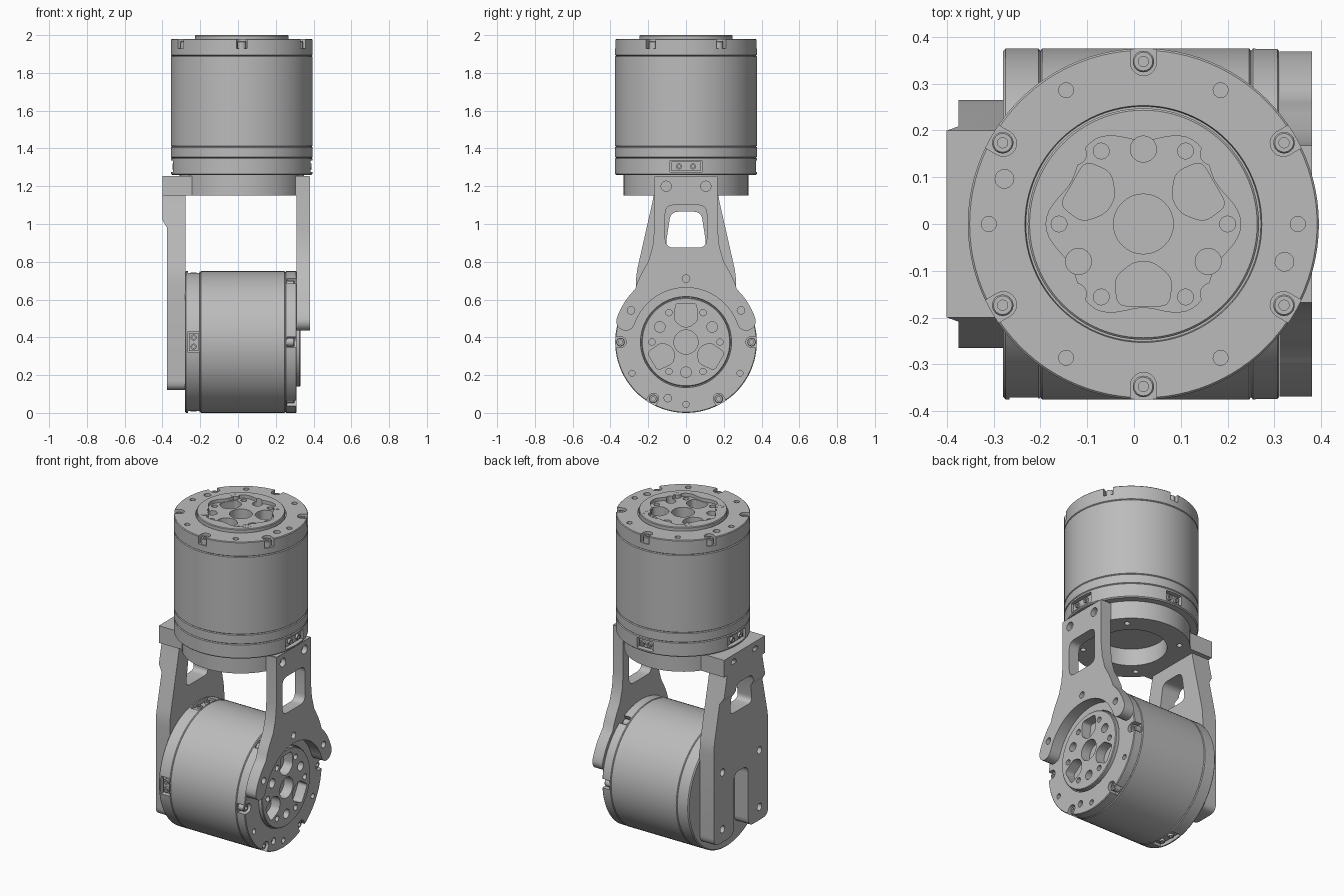
import bpy, bmesh
from math import sin, cos, pi, radians
from mathutils import Matrix

old = bpy.data.objects.get("Cube")
if old:
    bpy.data.objects.remove(old, do_unlink=True)

metal = bpy.data.materials.new("grey metal")
metal.use_nodes = True
GREY = (0.5, 0.5, 0.5, 1)
metal.diffuse_color = GREY
metal.node_tree.nodes["Principled BSDF"].inputs["Base Color"].default_value = GREY

I = Matrix.Identity(4)
T = Matrix.Translation
# Sheet frame: drawn in (y, z), extruded along x
SHEET = Matrix(((0, 0, 1, 0), (1, 0, 0, 0), (0, 1, 0, 0), (0, 0, 0, 1)))


def spin(angle):
    return Matrix.Rotation(radians(angle), 4, 'Z')


def polar(r, deg):
    return (r * cos(radians(deg)), r * sin(radians(deg)))


def circle(r, n=24, cx=0, cy=0):
    return [(cx + r * cos(2 * pi * i / n), cy + r * sin(2 * pi * i / n)) for i in range(n)]


def rect(x0, x1, y0, y1):
    return [(x0, y0), (x1, y0), (x1, y1), (x0, y1)]


def mirrored(half):
    return half + [(-x, y) for x, y in reversed(half) if abs(x) > 1e-6]


def rounded(pts, r, n=5):
    """Round every corner of an outline with a quadratic curve."""
    out = []
    for i, (x, y) in enumerate(pts):
        ends = []
        for qx, qy in (pts[i - 1], pts[(i + 1) % len(pts)]):
            d = ((qx - x) ** 2 + (qy - y) ** 2) ** 0.5
            k = min(r / d, 0.45)
            ends.append((x + (qx - x) * k, y + (qy - y) * k))
        (ax, ay), (bx, by) = ends
        for j in range(n + 1):
            t = j / n
            u, v, w = (1 - t) ** 2, 2 * t * (1 - t), t * t
            out.append((u * ax + v * x + w * bx, u * ay + v * y + w * by))
    return out


def prism(bm, pts, z0, z1, m=I):
    low = [bm.verts.new(m @ T((x, y, z0)).translation) for x, y in pts]
    high = [bm.verts.new(m @ T((x, y, z1)).translation) for x, y in pts]
    bm.faces.new(low)
    bm.faces.new(high)
    for i in range(len(pts)):
        bm.faces.new((low[i - 1], low[i], high[i], high[i - 1]))


def lathe(bm, profile, n, m=I):
    rings = [[bm.verts.new(m @ T((x, y, z)).translation) for x, y in circle(r, n)] for r, z in profile]
    for a, b in zip(rings, rings[1:]):
        for i in range(n):
            bm.faces.new((a[i - 1], a[i], b[i], b[i - 1]))
    bm.faces.new(rings[0])
    bm.faces.new(rings[-1])


def make(name, bm):
    bmesh.ops.recalc_face_normals(bm, faces=bm.faces)
    mesh = bpy.data.meshes.new(name)
    bm.to_mesh(mesh)
    bm.free()
    ob = bpy.data.objects.new(name, mesh)
    bpy.context.collection.objects.link(ob)
    mesh.materials.append(metal)
    return ob


def cut(ob, bm):
    tool = make("cutter", bm)
    tool.hide_render = True
    mod = ob.modifiers.new("cut", 'BOOLEAN')
    mod.operation, mod.solver, mod.object = 'DIFFERENCE', 'EXACT', tool
    bpy.context.view_layer.objects.active = ob
    bpy.ops.object.modifier_apply(modifier=mod.name)
    bpy.data.objects.remove(tool, do_unlink=True)


def smooth(ob):
    bpy.ops.object.select_all(action='DESELECT')
    ob.select_set(True)
    bpy.context.view_layer.objects.active = ob
    bpy.ops.object.shade_smooth_by_angle(angle=radians(30))


def motor(name, m, h, grooves, boss, phase, lobed, reach):
    """Cylindrical actuator standing on its rear cap, output facing +z."""
    R, top = 0.375, h + 0.02
    prof = [(R - 0.006, 0), (R, 0.006)]
    for g in grooves:
        prof += [(R, g - 0.004), (R - 0.005, g), (R, g + 0.004)]
    prof += [(R, h - 0.004), (R - 0.004, h), (boss + 0.006, h), (boss + 0.004, h - 0.012),
             (boss, h - 0.012), (boss, top - 0.004), (boss - 0.004, top)]
    bm = bmesh.new()
    lathe(bm, prof, 96)
    body = make(name + "_body", bm)

    # Lobed output recess
    floor = top
    if lobed:
        bm = bmesh.new()
        floor = top - 0.02
        prism(bm, [polar(0.193 + 0.015 * cos(radians(6 * a)), a) for a in range(0, 360, 4)], floor, top + 0.1)
        cut(body, bm)

    # Output pockets, bolt holes, rim notches and connector recesses
    bm = bmesh.new()
    prism(bm, circle(0.064, 32), floor - 0.06, top + 0.1)
    pocket = rounded([(0.08, -0.02), (0.115, -0.062), (reach - 0.01, -0.055),
                      (reach - 0.01, 0.055), (0.115, 0.062), (0.08, 0.02)], 0.02, 4)
    for k in range(3):
        a = phase + 30 + 120 * k
        prism(bm, pocket, floor - 0.06, top + 0.1, spin(a))
        prism(bm, circle(0.028, 20, 0.16), floor - 0.04, top + 0.1, spin(a + 60))
    for k in range(6):
        prism(bm, circle(0.017, 16, 0.18), floor - 0.025, top + 0.1, spin(phase + 60 * k))
        prism(bm, circle(0.016, 16, 0.33), h - 0.03, top + 0.1, spin(60 * k))
        slot = [(0.345 + x, y) for x, y in circle(0.028, 20) if x < 0.001]
        prism(bm, [(0.4, -0.028)] + [(0.4, 0.028)] + slot, h - 0.05, top + 0.1, spin(30 + 60 * k))
    for a in (162, -15):
        prism(bm, circle(0.02, 16, 0.312), h - 0.02, top + 0.1, spin(a))
    ports = ((0, 0.17), (90, 0.11), (180, 0.17))
    for a, w in ports:
        prism(bm, rect(0.335, 0.42, -w / 2, w / 2), 0.014, 0.076, spin(a))
    cut(body, bm)
    body.matrix_world = m
    smooth(body)

    # Cap screws in the notches and around the output
    bm = bmesh.new()
    for k in range(6):
        lathe(bm, [(0.023, h - 0.052), (0.023, h - 0.016), (0.02, h - 0.012), (0.011, h - 0.012), (0.011, h - 0.03)],
              18, spin(30 + 60 * k) @ T((0.347, 0, 0)))
    if lobed:
        for a in (46, 134, 226, 314):
            lathe(bm, [(0.024, top - 0.03), (0.024, top + 0.001), (0.009, top + 0.001), (0.009, top - 0.008)], 18,
                  spin(a) @ T((0.208, 0, 0)))
    screws = make(name + "_screws", bm)
    screws.matrix_world = m
    smooth(screws)

    # Connector plugs with two round contacts
    bm = bmesh.new()
    for a, w in ports:
        prism(bm, rect(0.33, 0.355, -w / 2 + 0.008, w / 2 - 0.008), 0.02, 0.07, spin(a))
        for s in (-1, 1):
            side = spin(a) @ T((0, s * w * 0.22, 0.045)) @ Matrix.Rotation(pi / 2, 4, 'Y')
            lathe(bm, [(0.016, 0.35), (0.016, 0.368), (0.008, 0.368), (0.008, 0.358)], 16, side)
    plugs = make(name + "_connectors", bm)
    plugs.matrix_world = m
    smooth(plugs)


# Lower axis turned so that its output faces +x
SIDE = Matrix(((0, 0, 1, -0.28), (0, -1, 0, 0), (1, 0, 0, 0.375), (0, 0, 0, 1)))
motor("upper_motor", T((0.02, 0, 1.26)), 0.72, (0.09, 0.15, 0.63), 0.247, 0, True, 0.185)
motor("lower_motor", SIDE, 0.59, (0.08, 0.53), 0.235, -30, False, 0.215)

# Round mounting plate with central opening and bolt holes
bm = bmesh.new()
lathe(bm, [(0.33, 1.15), (0.33, 1.262)], 80, T((0.02, 0, 0)))
plate = make("mounting_plate", bm)
bm = bmesh.new()
prism(bm, circle(0.2, 64, 0.02), 1.1, 1.255)
for k in range(4):
    prism(bm, circle(0.016, 16, 0.27), 1.1, 1.2, T((0.02, 0, 0)) @ spin(45 + 90 * k))
cut(plate, bm)
smooth(plate)

# Forked arm holding the output side
CZ = 0.375
half = [(0, 1.252), (0.168, 1.252), (0.168, 0.97), (0.177, 0.88), (0.2, 0.8), (0.235, 0.74), (0.258, 0.69)]
half += [(x, y + CZ) for x, y in (polar(0.388, a) for a in range(46, 18, -4))]
tip = polar(0.338, 19)
half += [(tip[0] + x, tip[1] + CZ + y) for x, y in (polar(0.05, a) for a in range(10, -170, -20))]
half += [(x, y + CZ) for x, y in (polar(0.288, a) for a in range(22, 91, 4))]
bm = bmesh.new()
prism(bm, mirrored(half), 0.311, 0.38, SHEET)
fork = make("fork_arm", bm)
bm = bmesh.new()
prism(bm, rounded(rect(-0.11, 0.11, 0.875, 1.1), 0.045), 0.2, 0.5, SHEET)
for a in (30, 90, 150):
    x, y = polar(0.336, a)
    prism(bm, circle(0.02, 20, x, y + CZ), 0.33, 0.5, SHEET)
for y in (-0.105, 0.105):
    prism(bm, circle(0.027, 20, y, 1.2), 0.35, 0.5, SHEET)
cut(fork, bm)
smooth(fork)

# Solid arm holding the rear side, with window and open slot
foot = rounded([(0.07, 0.12), (0.07, 0.5), (-0.07, 0.5), (-0.07, 0.12), (-0.265, 0.12), (-0.265, 0.73),
                (-0.17, 1.15), (-0.17, 1.2), (0.17, 1.2), (0.17, 1.15), (0.265, 0.73), (0.265, 0.12)], 0.05)
bm = bmesh.new()
prism(bm, foot, -0.4, -0.279, SHEET)
rear = make("rear_arm", bm)
bm = bmesh.new()
XZ = Matrix(((1, 0, 0, 0), (0, 0, 1, 0), (0, 1, 0, 0), (0, 0, 0, 1)))
prism(bm, [(-0.5, 1.02), (-0.4, 1.02), (-0.375, 0.98), (-0.375, 0), (-0.5, 0)], -0.5, 0.5, XZ)
cut(rear, bm)
bm = bmesh.new()
prism(bm, rounded([(-0.11, 0.875), (0.11, 0.875), (0.08, 1.065), (-0.08, 1.065)], 0.04), -0.5, -0.2, SHEET)
for y in (-0.18, 0.18):
    for z in (0.2, 0.55):
        prism(bm, circle(0.022, 20, y, z), -0.5, -0.33, SHEET)
cut(rear, bm)
smooth(rear)

# Blocks joining the arms to the mounting plate
for name, x0, x1, w in (("fork_block", 0.24, 0.379, 0.165), ("rear_block", -0.4, -0.22, 0.2)):
    bm = bmesh.new()
    prism(bm, rect(x0, x1, -w, w), 1.15, 1.255)
    block = make(name, bm)
    bm = bmesh.new()
    for y in (-0.105, 0.105):
        outer = (x1 - 0.03, x1 + 0.1) if x1 > 0 else (x0 - 0.1, x0 + 0.03)
        prism(bm, circle(0.027, 20, y, 1.2), *outer, SHEET)
    cut(block, bm)
    smooth(block)
